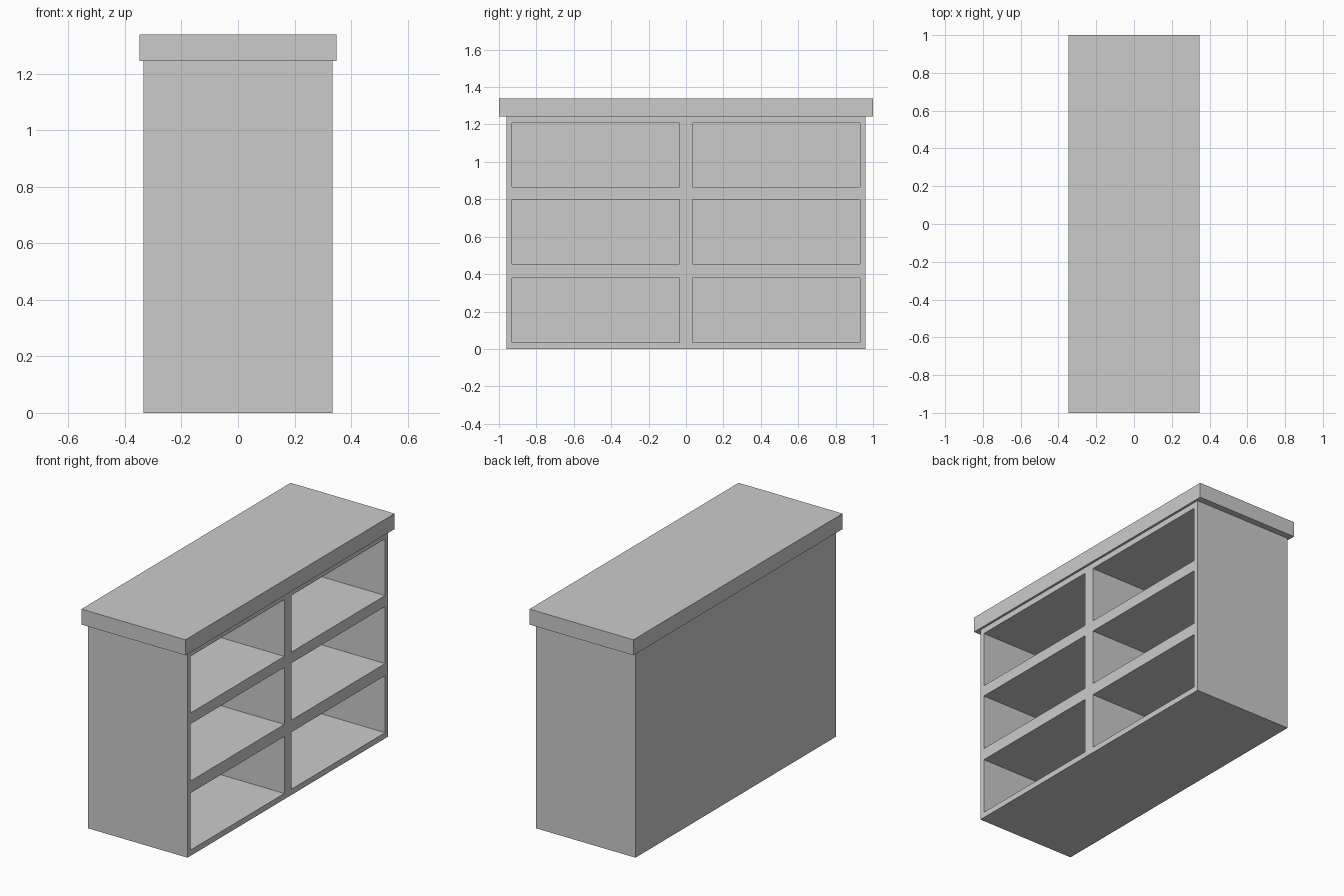
import bpy, bmesh
from math import radians
from mathutils import Vector

if "Cube" in bpy.data.objects:
    bpy.data.objects.remove(bpy.data.objects["Cube"])

HALF_X, HALF_Y, BODY_H, TOP_H = 0.334, 0.96, 1.244, 1.338
BACK = 0.035  # thickness of the back panel


def finish(bm, name):
    bmesh.ops.recalc_face_normals(bm, faces=bm.faces)
    mesh = bpy.data.meshes.new(name)
    bm.to_mesh(mesh)
    bm.free()
    obj = bpy.data.objects.new(name, mesh)
    bpy.context.collection.objects.link(obj)
    return obj


# Carcass: open front drawn as a grid, then six cubbies pushed in
ys = [-HALF_Y, -0.93, -0.034, 0.034, 0.93, HALF_Y]
zs = [0, 0.035, 0.38, 0.453, 0.798, 0.865, 1.208, BODY_H]
bm = bmesh.new()
grid = [[bm.verts.new((HALF_X, y, z)) for z in zs] for y in ys]
openings = []
for i in range(len(ys) - 1):
    for j in range(len(zs) - 1):
        face = bm.faces.new((grid[i][j], grid[i + 1][j],
                             grid[i + 1][j + 1], grid[i][j + 1]))
        if i % 2 and j % 2:
            openings.append(face)

outline = [e for e in bm.edges if e.is_boundary]
cubbies = bmesh.ops.extrude_discrete_faces(bm, faces=openings)["faces"]
for face in cubbies:
    bmesh.ops.translate(bm, verts=face.verts, vec=Vector((BACK - 2 * HALF_X, 0, 0)))

# Outer sides and closed back
sides = bmesh.ops.extrude_edge_only(bm, edges=outline)["geom"]
bmesh.ops.translate(bm, vec=Vector((-2 * HALF_X, 0, 0)),
                    verts=[v for v in sides if isinstance(v, bmesh.types.BMVert)])
bmesh.ops.holes_fill(bm, edges=[e for e in bm.edges if e.is_boundary], sides=0)
bmesh.ops.recalc_face_normals(bm, faces=bm.faces)
bmesh.ops.dissolve_limit(bm, angle_limit=radians(1), verts=bm.verts, edges=bm.edges)
finish(bm, "cubby_carcass")

# Overhanging top slab
bm = bmesh.new()
bmesh.ops.create_cube(bm, size=1)
bmesh.ops.scale(bm, verts=bm.verts, vec=(0.696, 2.0, TOP_H - BODY_H))
bmesh.ops.translate(bm, verts=bm.verts, vec=(0, 0, (TOP_H + BODY_H) / 2))
finish(bm, "top_slab")
